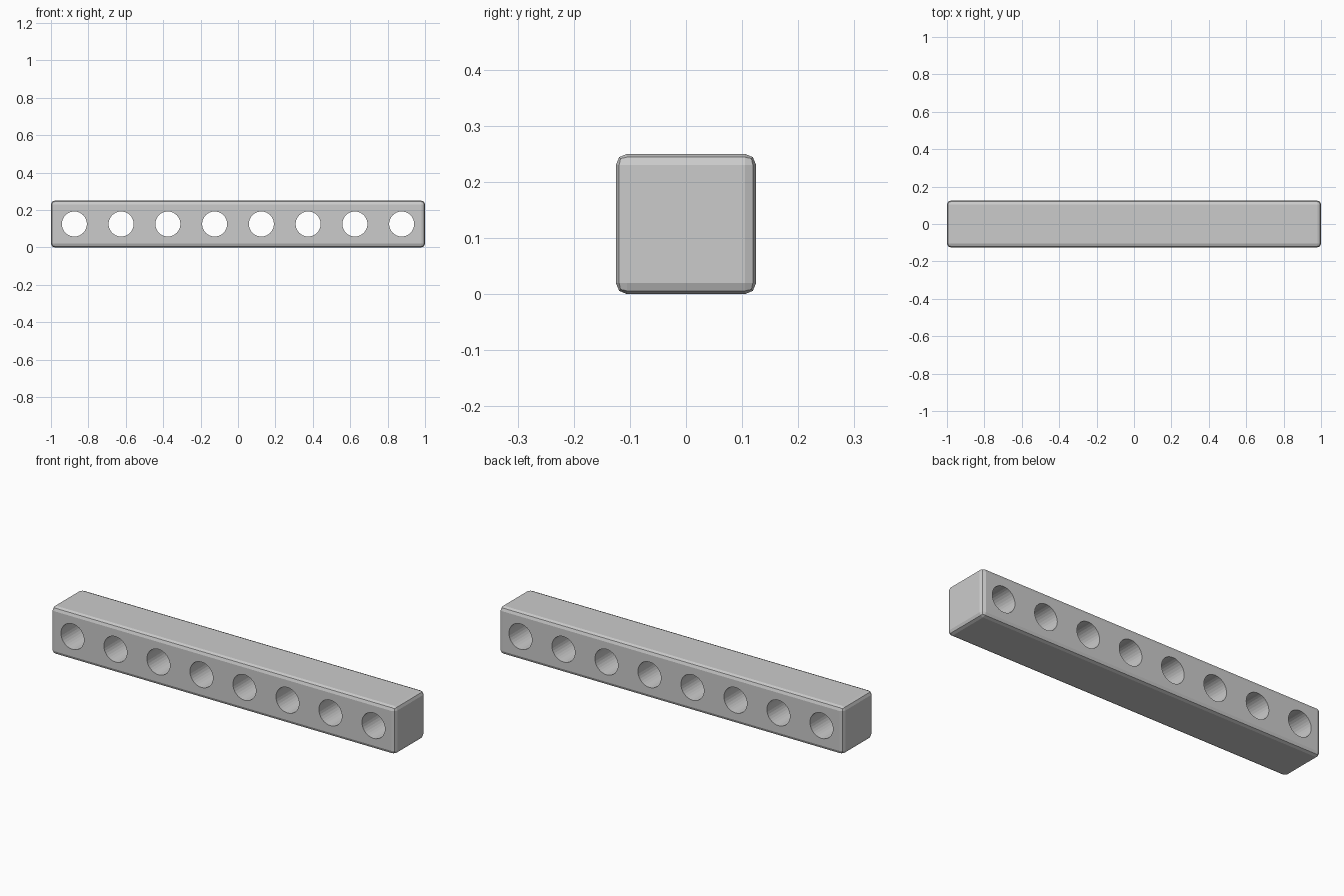
import bpy, math

if "Cube" in bpy.data.objects:
    bpy.data.objects.remove(bpy.data.objects["Cube"])

HOLES, PITCH, SIZE = 8, 0.25, 0.25

# Square beam with small two-step rounded edges
bpy.ops.mesh.primitive_cube_add(size=1, location=(0, 0, SIZE / 2))
beam = bpy.context.object
beam.name = "beam"
beam.scale = (HOLES * PITCH, SIZE, SIZE)
bpy.ops.object.transform_apply(location=False, rotation=False, scale=True)
bevel = beam.modifiers.new("rounded_edges", 'BEVEL')
bevel.width = 0.02
bevel.segments = 2

# Row of round cutters running front to back
cutters = []
for i in range(HOLES):
    x = (i - (HOLES - 1) / 2) * PITCH
    bpy.ops.mesh.primitive_cylinder_add(vertices=32, radius=0.067, depth=0.5,
                                        location=(x, 0, SIZE / 2),
                                        rotation=(math.pi / 2, 0, 0))
    cutters.append(bpy.context.object)
bpy.ops.object.select_all(action='DESELECT')
for c in cutters:
    c.select_set(True)
bpy.context.view_layer.objects.active = cutters[0]
bpy.ops.object.join()
cutter = bpy.context.object
cutter.name = "hole_cutter"
cutter.hide_render = True

# Drill the through holes
cut = beam.modifiers.new("through_holes", 'BOOLEAN')
cut.operation = 'DIFFERENCE'
cut.solver = 'EXACT'
cut.object = cutter
bpy.ops.object.select_all(action='DESELECT')
beam.select_set(True)
bpy.context.view_layer.objects.active = beam
for name in ("rounded_edges", "through_holes"):
    bpy.ops.object.modifier_apply(modifier=name)
bpy.data.objects.remove(cutter, do_unlink=True)
